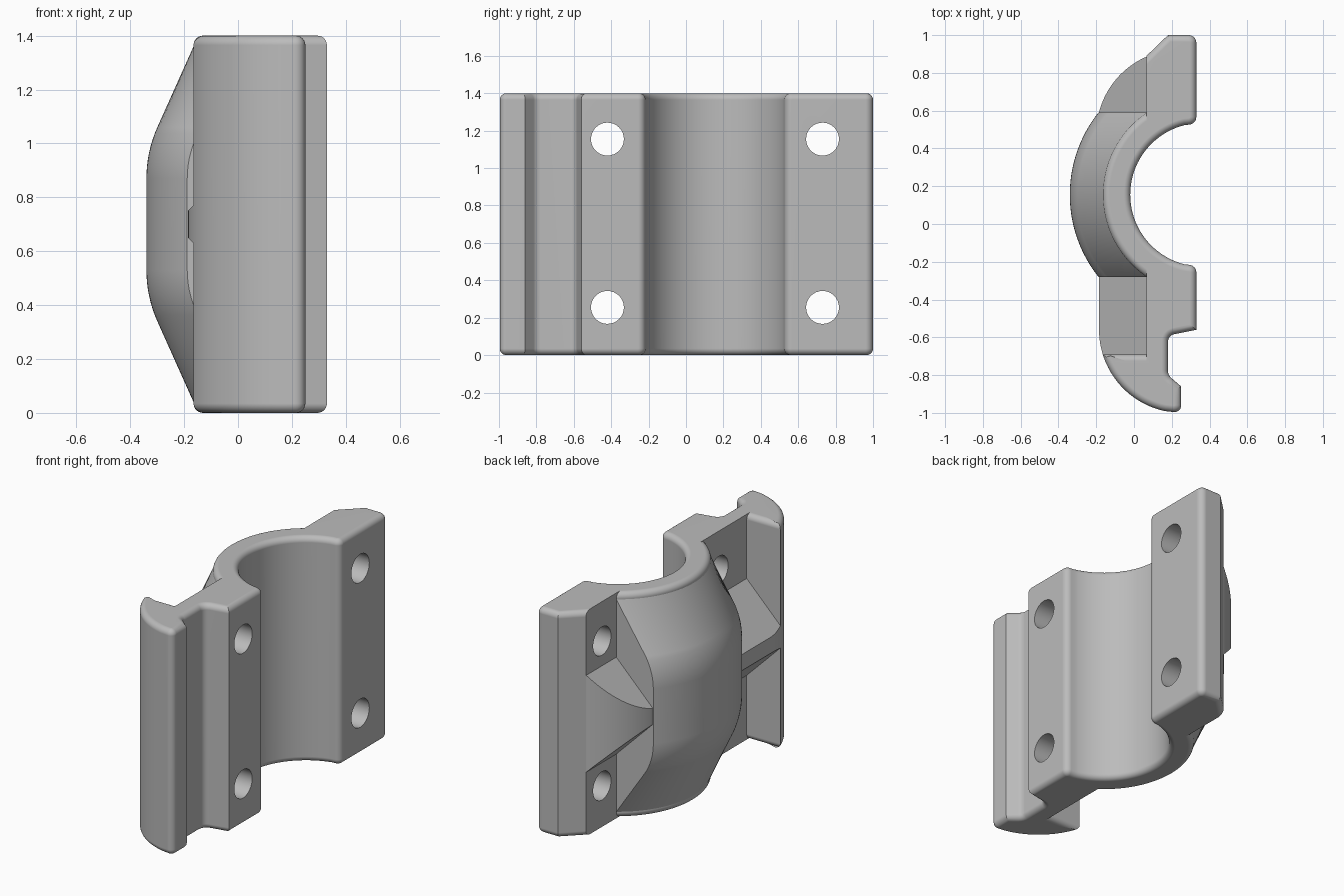
import bpy, bmesh, math
from mathutils import Vector

if "Cube" in bpy.data.objects:
    bpy.data.objects.remove(bpy.data.objects["Cube"])

HEIGHT, MID = 1.4, 0.7
AXIS = Vector((0.36, 0.155))      # centre of the clamped pipe
BORE, WALL, BACK = 0.38, 0.525, 0.066
HALF = 0.435                      # half width of the pipe housing
HOOK = Vector((0.255, -0.56))     # centre of the hook curve
HOOK_R, EDGE = 0.44, 0.035

grey = bpy.data.materials.new("plain grey")
grey.use_nodes = True
grey.diffuse_color = (0.5, 0.5, 0.5, 1)
grey.node_tree.nodes["Principled BSDF"].inputs["Base Color"].default_value = (0.5, 0.5, 0.5, 1)


def arc(centre, radius, start, end, steps):
    """Points on a circle, angles in degrees."""
    angles = [math.radians(start + (end - start) * i / steps) for i in range(steps + 1)]
    return [centre + radius * Vector((math.cos(a), math.sin(a))) for a in angles]


def rounded(before, corner, after, radius, steps=6):
    """Fillet one corner of an outline."""
    before, corner, after = Vector(before), Vector(corner), Vector(after)
    u, v = (before - corner).normalized(), (after - corner).normalized()
    half = u.angle(v) / 2
    centre = corner + (u + v).normalized() * radius / math.sin(half)
    a = corner + u * radius / math.tan(half) - centre
    b = corner + v * radius / math.tan(half) - centre
    return [centre + a.slerp(b, i / steps).normalized() * radius for i in range(steps + 1)]


def inset(outline, amount):
    """Move an outline inwards, leaving the flat back faces in place."""
    def edge(p, q):
        d = (q - p).normalized()
        flat = abs(p.x - BACK) < 1e-4 and abs(q.x - BACK) < 1e-4
        return Vector((-d.y, d.x)), 0 if flat else amount
    result = []
    for i, p in enumerate(outline):
        n, s = edge(outline[i - 1], p)
        m, t = edge(p, outline[(i + 1) % len(outline)])
        if s == t:
            move = (n + m) * s / (1 + n.dot(m))
        else:
            det = n.x * m.y - n.y * m.x
            move = Vector((s * m.y - t * n.y, n.x * t - m.x * s)) / det
        result.append(p + move)
    return result


def loft(name, rings, closed=False):
    """Skin a list of rings; cap both ends unless the rings form a loop."""
    bm = bmesh.new()
    loops = [[bm.verts.new(p) for p in ring] for ring in rings]
    for low, high in zip(loops, loops[1:]):
        for i in range(len(low)):
            bm.faces.new((low[i - 1], low[i], high[i], high[i - 1]))
    bm.faces.new(loops[0][::-1])
    bm.faces.new(loops[-1])
    bmesh.ops.recalc_face_normals(bm, faces=bm.faces)
    mesh = bpy.data.meshes.new(name)
    bm.to_mesh(mesh)
    bm.free()
    obj = bpy.data.objects.new(name, mesh)
    bpy.context.collection.objects.link(obj)
    mesh.materials.append(grey)
    return obj


def select(obj):
    bpy.ops.object.select_all(action='DESELECT')
    obj.select_set(True)
    bpy.context.view_layer.objects.active = obj


def finish(obj):
    select(obj)
    bpy.ops.object.shade_smooth_by_angle(angle=math.radians(25))
    obj.modifiers.new("even shading", 'WEIGHTED_NORMAL').keep_sharp = True


# Clamp body: flanges, half bore and hook in one outline, with softened ends
bore = arc(AXIS, BORE, 256, 104, 40)
wall_end = math.degrees(math.asin(HALF / WALL))
wall = arc(AXIS, WALL, 180 - wall_end, 180 + wall_end, 40)
wall[0].x = wall[-1].x = BACK
hook = arc(HOOK, HOOK_R, 197.2, 258, 24)
outline = [Vector((0.33, -0.56))]
outline += rounded((0.33, -0.56), (0.33, -0.22), bore[0], 0.04)
outline += bore
outline += rounded(bore[-1], (0.33, 0.53), (0.33, 1), 0.04)
outline += rounded((0.33, 0.53), (0.33, 1), (0.18, 1), 0.04)
outline += [Vector((0.18, 1)), Vector((BACK, 0.89))]
outline += wall
outline += [Vector((BACK, -0.69))]
outline += hook
outline += rounded(hook[-1], (0.25, -1), (0.25, -0.86), 0.036)
outline += [Vector((0.25, -0.86))]
outline += rounded((0.25, -0.86), (0.18, -0.8), (0.18, -0.59), 0.05)
outline += rounded((0.18, -0.8), (0.18, -0.59), (0.33, -0.56), 0.04)

layers = []
for i in range(7):
    a = math.pi / 2 * i / 6
    layers.append((EDGE * (1 - math.cos(a)), EDGE * (1 - math.sin(a))))
layers += [(HEIGHT - z, d) for z, d in reversed(layers)]
body = loft("clamp_body", [[(p.x, p.y, z) for p in inset(outline, d)] for z, d in layers])

# Bolt holes through both flanges
for y in (-0.42, 0.73):
    for z in (0.255, 1.155):
        ring = arc(Vector((y, z)), 0.088, 0, 348.75, 31)
        cutter = loft("hole_cutter", [[(x, p.x, p.y) for p in ring] for x in (-0.1, 0.5)])
        cutter.hide_render = True
        cut = body.modifiers.new("bolt hole", 'BOOLEAN')
        cut.operation, cut.solver, cut.object = 'DIFFERENCE', 'EXACT', cutter
        select(body)
        bpy.ops.object.modifier_apply(modifier=cut.name)
        bpy.data.objects.remove(cutter)
finish(body)

# Swollen housing behind the bore, cut off flat at both sides
upper = [(0.7 - 0.465 * (1 - math.cos(a)), 0.17 + 0.465 * math.sin(a))
         for a in (math.radians(24.1) * i / 8 for i in range(9))]
upper.append((WALL, 0.66))
profile = [(r, MID - h) for r, h in reversed(upper)] + [(r, MID + h) for r, h in upper]
rings = []
for r, z in profile:
    reach = math.degrees(math.asin(HALF / r))
    inner = math.degrees(math.asin(HALF / 0.45))
    curve = arc(AXIS, r, 180 - reach, 180 + reach, 40)
    curve += arc(AXIS, 0.45, 180 + inner, 180 - inner, 40)
    rings.append([(p.x, p.y, z) for p in curve])
finish(loft("bore_housing", rings))


# Tapered ribs between the bolt holes, narrowing away from the flange
def rib(name, curve, inner_y):
    points = curve + [Vector((0.1, curve[-1].y)), Vector((0.1, inner_y)),
                      Vector((curve[0].x, inner_y))]
    rings = [[(p.x, p.y, MID + side * (0.235 + p.x)) for p in points] for side in (-1, 1)]
    finish(loft(name, rings))


rib("flange_rib", arc(Vector((0.241, 0.482)), 0.44, 165.8, 113.4, 20), 0.56)
rib("hook_rib", arc(HOOK, HOOK_R, 180, 197.2, 10), -0.25)
